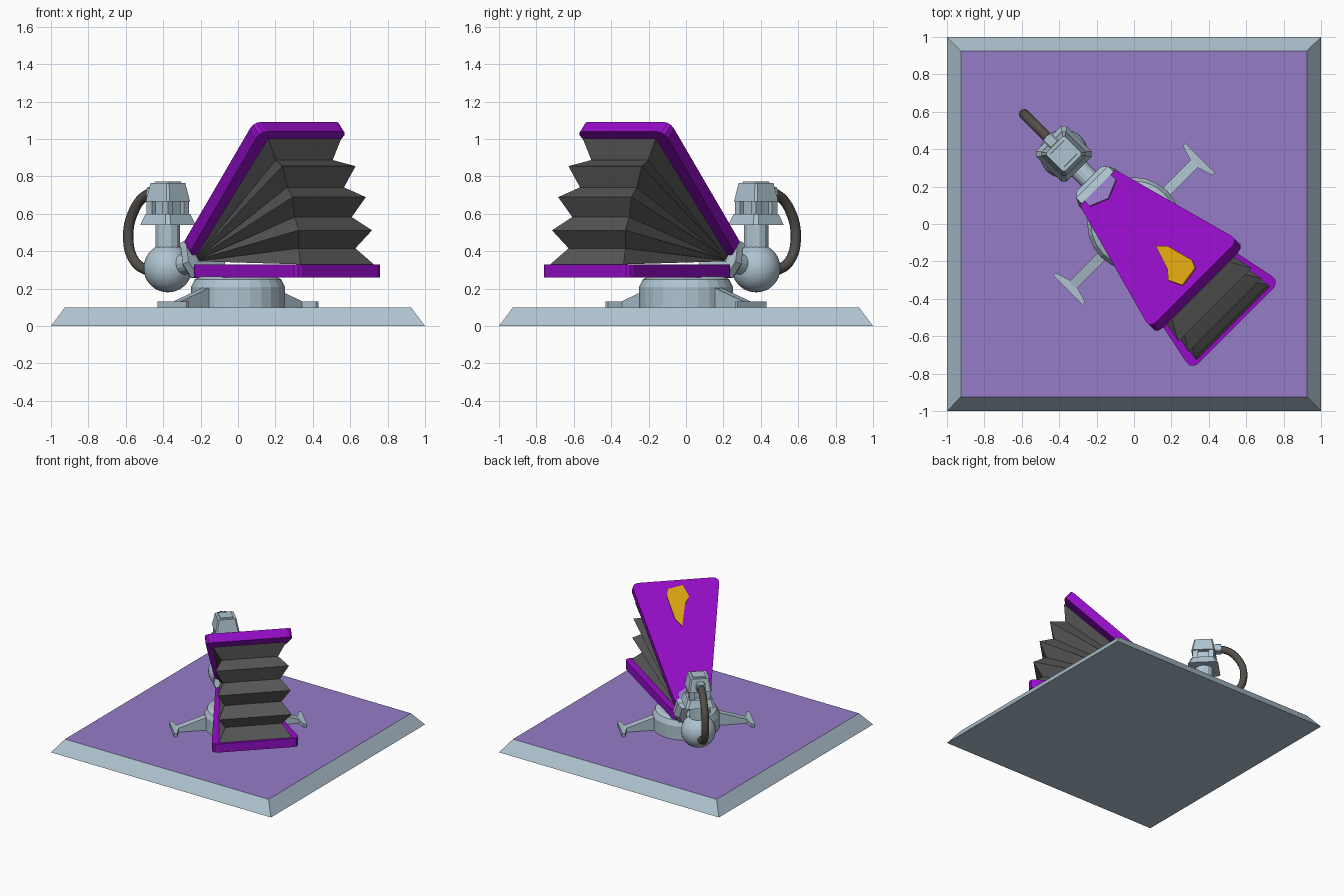
import bpy, bmesh
from math import pi, sin, cos, radians
from mathutils import Matrix, Vector

if "Cube" in bpy.data.objects:
    bpy.data.objects.remove(bpy.data.objects["Cube"])

# The machine is modelled along +x and then turned to the base's corner
TURN = Matrix.Rotation(-pi / 4, 4, "Z")
FLAT = Matrix.Identity(4)


def material(name, r, g, b):
    m = bpy.data.materials.new(name)
    m.use_nodes = True
    m.diffuse_color = (r, g, b, 1)
    m.node_tree.nodes["Principled BSDF"].inputs["Base Color"].default_value = (r, g, b, 1)
    return m


STEEL = material("blue_grey", .43, .55, .63)
LILAC = material("lilac", .30, .20, .57)
PURPLE = material("purple", .30, .004, .57)
GOLD = material("gold", .70, .37, .005)
DARK = material("dark_grey", .095, .095, .095)
HOSE = material("warm_grey", .085, .075, .067)


def frame(x_axis, y_axis, origin):
    x, y = Vector(x_axis).normalized(), Vector(y_axis).normalized()
    m = Matrix((x, y, x.cross(y))).transposed().to_4x4()
    return Matrix.Translation(origin) @ m


def finish(name, bm, mat, matrix=FLAT, smooth=False):
    bmesh.ops.recalc_face_normals(bm, faces=bm.faces)
    bm.transform(TURN @ matrix)
    me = bpy.data.meshes.new(name)
    bm.to_mesh(me)
    bm.free()
    me.materials.append(mat)
    for p in me.polygons:
        p.use_smooth = smooth
    ob = bpy.data.objects.new(name, me)
    bpy.context.collection.objects.link(ob)
    return ob


def loft(bm, rings):
    """Join equal rings of points and cap both ends."""
    vs = [[bm.verts.new(p) for p in ring] for ring in rings]
    n = len(vs[0])
    for a, b in zip(vs, vs[1:]):
        for i in range(n):
            j = (i + 1) % n
            bm.faces.new((a[i], a[j], b[j], b[i]))
    bm.faces.new(vs[0])
    bm.faces.new(vs[-1])


def prism(name, pts, lo, hi, mat, matrix=FLAT, top=1.0, bevel=0):
    bm = bmesh.new()
    loft(bm, [[(x, y, lo) for x, y in pts], [(x * top, y * top, hi) for x, y in pts]])
    if bevel:
        corners = [e for e in bm.edges if abs(e.verts[0].co.z - e.verts[1].co.z) > .01]
        bmesh.ops.bevel(bm, geom=corners, offset=bevel, segments=3,
                        profile=.5, affect="EDGES")
    return finish(name, bm, mat, matrix)


def square(h, cut=0):
    if not cut:
        return [(-h, -h), (h, -h), (h, h), (-h, h)]
    c = h - cut
    return [(-c, -h), (c, -h), (h, -c), (h, c), (c, h), (-c, h), (-h, c), (-h, -c)]


def turned(name, profile, sides, mat, matrix=FLAT, smooth=False):
    bm = bmesh.new()
    loft(bm, [[(r * cos(2 * pi * i / sides), r * sin(2 * pi * i / sides), z)
               for i in range(sides)] for r, z in profile])
    return finish(name, bm, mat, matrix, smooth)


# Square base with sloping sides and a lilac top
base = prism("base", square(1), 0, .1, STEEL, TURN.inverted(), top=.925)
base.data.materials.append(LILAC)
for p in base.data.polygons:
    if p.normal.z > .9:
        p.material_index = 1

# Pedestal and its two legs
turned("pedestal", [(.25, .1), (.25, .21), (.23, .25), (.2, .265)], 24, STEEL)
leg_side = [(.15, .1), (.15, .21), (.24, .205), (.42, .145), (.48, .125), (.48, .1)]
foot_plan = [(-.11, .48), (-.03, .455), (.03, .455), (.11, .48), (.11, .5), (-.11, .5)]
for name, s in (("left", 1), ("right", -1)):
    prism(name + "_leg", leg_side, -.028, .028, STEEL, frame((0, s, 0), (0, 0, 1), (0, 0, 0)))
    prism(name + "_foot", [(x, y * s) for x, y in foot_plan], .1, .13, STEEL)

# Two tapered boards with rounded corners
board = [(0, -.13), (1, -.335), (1, .335), (0, .13)]
tilt = radians(41.4)
lid = frame((cos(tilt), 0, sin(tilt)), (0, 1, 0), (-.295, 0, .43))
prism("lower_board", board, 0, .07, PURPLE, Matrix.Translation((-.23, 0, .26)), bevel=.05)
prism("upper_board", board, -.07, 0, PURPLE, lid, bevel=.05)

# Plates on the upper board
prism("back_plate", [(-.04, 0), (0, -.1), (.085, -.1), (.14, 0), (.085, .1), (0, .1)],
      -.001, .008, LILAC, lid)
prism("gold_plate", [(.62, 0), (.685, .045), (.877, .083), (.93, .064),
                     (.952, -.048), (.857, -.083), (.797, -.045)],
      -.001, .009, GOLD, lid)

# Bellows fanning out from the hinge
bm = bmesh.new()
rings = []
for i in range(9):
    a = radians(-1 + 5.25 * i)
    far, wide, near = (.925, .215, .08) if i % 2 else (1, .277, .1)
    rings.append([(-.25 + r * cos(a), w, .347 + r * sin(a))
                  for r, w in ((.04, -near), (far, -wide), (far, wide), (.04, near))])
loft(bm, rings)
finish("bellows", bm, DARK)

# Bracket that holds the boards, and the pipe to the ball
hexagon = [(-.1, -.1), (.1, -.1), (.14, -.02), (.12, .1), (-.12, .1), (-.14, -.02)]
tilted = frame((0, 1, 0), (-.33, 0, .94), (-.27, 0, .355))
prism("bracket", hexagon, .03, -.015, STEEL, tilted)
prism("bracket_back", hexagon, -.015, -.05, STEEL, tilted, top=.75)
turned("neck_pipe", [(.055, 0), (.055, .25)], 16, STEEL,
       frame((0, 1, 0), (-.17, 0, 1), (-.53, 0, .31)), smooth=False)

# Ball and the chimney above it
column = Matrix.Translation((-.53, 0, 0))
bm = bmesh.new()
bmesh.ops.create_uvsphere(bm, u_segments=32, v_segments=18, radius=.13)
finish("ball", bm, STEEL, Matrix.Translation((-.53, 0, .31)), smooth=True)
turned("chimney", [(.068, .41), (.068, .55)], 12, STEEL, column)
prism("collar", square(.115, .02), .54, .6, STEEL, column, top=.8)
prism("chimney_core", square(.055), .59, .69, STEEL, column)
for i, (x, y) in enumerate(square(.06)):
    prism("chimney_post_%d" % (i + 1), square(.02), .59, .69, STEEL,
          column @ Matrix.Translation((x, y, 0)))
prism("cap", square(.09, .012), .665, .765, STEEL, column, top=.78)
prism("cap_rim", square(.052), .76, .773, STEEL, column, top=.95)
prism("hose_socket", square(.032, .008), .07, .13, STEEL,
      frame((0, 1, 0), (0, 0, 1), (-.53, 0, .71)) @ Matrix.Rotation(pi, 4, "X"))

# Bent hose from the cap back to the ball
curve = bpy.data.curves.new("hose", "CURVE")
curve.dimensions = "3D"
curve.bevel_depth = .028
curve.bevel_resolution = 3
curve.resolution_u = 8
curve.use_fill_caps = True
path = [(-.6, .71), (-.69, .70), (-.785, .62), (-.83, .47), (-.785, .35), (-.69, .3), (-.62, .29)]
spline = curve.splines.new("BEZIER")
spline.bezier_points.add(len(path) - 1)
for p, (x, z) in zip(spline.bezier_points, path):
    p.co = TURN @ Vector((x, 0, z))
    p.handle_left_type = p.handle_right_type = "AUTO"
curve.materials.append(HOSE)
hose = bpy.data.objects.new("hose", curve)
bpy.context.collection.objects.link(hose)
